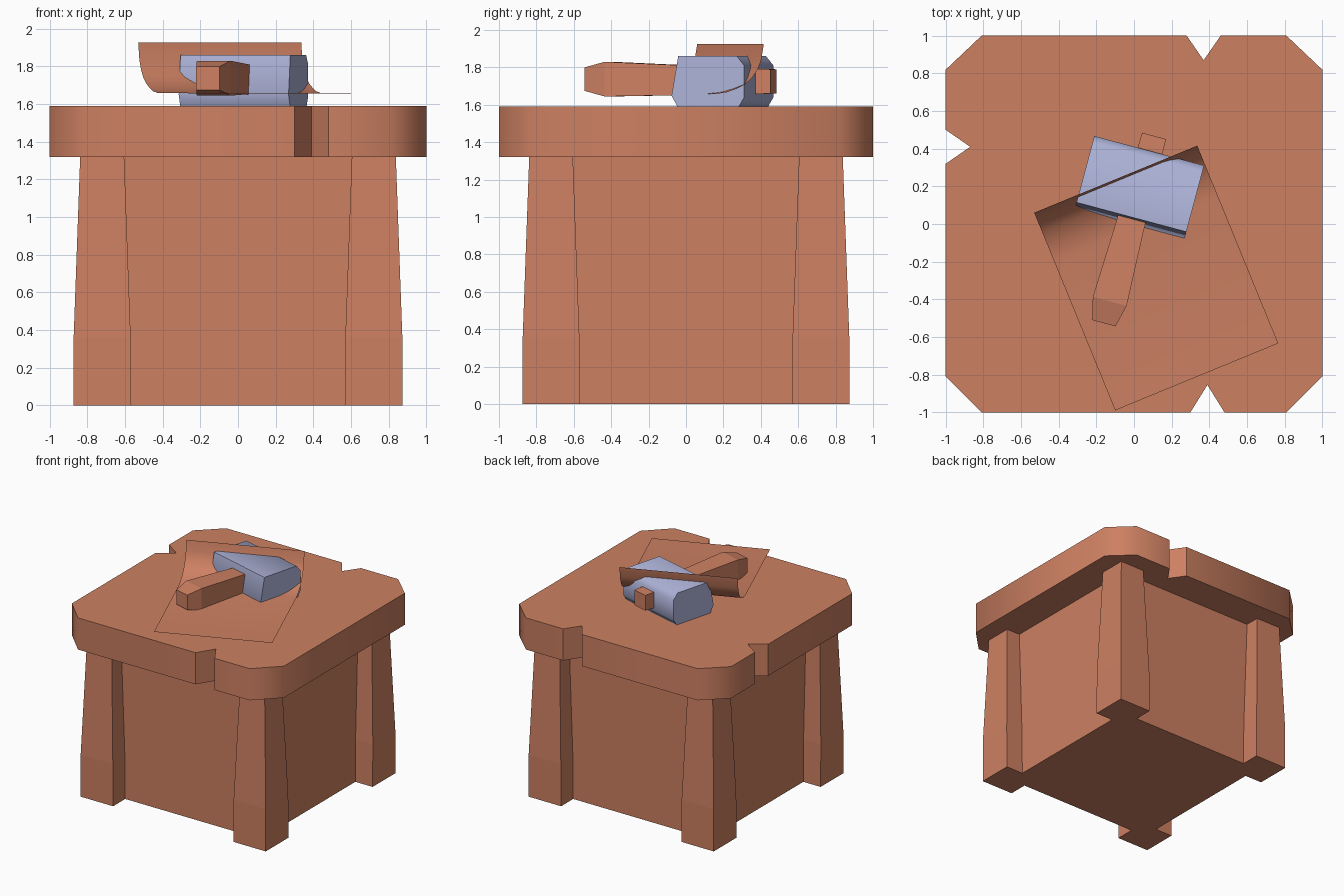
import bpy, bmesh, math
from mathutils import Vector

if "Cube" in bpy.data.objects:
    bpy.data.objects.remove(bpy.data.objects["Cube"])


def material(name, rgb):
    m = bpy.data.materials.new(name)
    m.diffuse_color = (*rgb, 1)
    m.use_nodes = True
    m.node_tree.nodes["Principled BSDF"].inputs["Base Color"].default_value = m.diffuse_color
    return m


WOOD = material("warm_brown", (0.61, 0.216, 0.122))
METAL = material("pale_blue_grey", (0.42, 0.45, 0.69))


def loft(name, sections, mat, smooth=None, closed=True):
    """Skin a row of matching sections; closed ones get end caps."""
    bm = bmesh.new()
    rows = [[bm.verts.new(p) for p in s] for s in sections]
    n = len(rows[0])
    for a, b in zip(rows, rows[1:]):
        for i in range(n if closed else n - 1):
            j = (i + 1) % n
            bm.faces.new((a[i], a[j], b[j], b[i]))
    if closed:
        bm.faces.new(rows[0])
        bm.faces.new(rows[-1])
        bmesh.ops.recalc_face_normals(bm, faces=bm.faces)
    me = bpy.data.meshes.new(name)
    bm.to_mesh(me)
    bm.free()
    me.materials.append(mat)
    ob = bpy.data.objects.new(name, me)
    bpy.context.collection.objects.link(ob)
    if smooth:
        bpy.ops.object.select_all(action='DESELECT')
        ob.select_set(True)
        bpy.context.view_layer.objects.active = ob
        bpy.ops.object.shade_smooth_by_angle(angle=math.radians(smooth))
    return ob


def square(x0, x1, y0, y1, z):
    return [(x0, y0, z), (x1, y0, z), (x1, y1, z), (x0, y1, z)]


# Table top: chamfered square with three V notches in its rim
outline = [(-0.81, -1), (0.30, -1), (0.39, -0.855), (0.48, -1), (0.81, -1),
           (1, -0.81), (1, 0.82), (0.81, 1),
           (0.46, 1), (0.37, 0.87), (0.28, 1), (-0.81, 1),
           (-1, 0.82), (-1, 0.50), (-0.87, 0.41), (-1, 0.32), (-1, -0.81)]
loft("table_top", [[(x, y, z) for x, y in outline] for z in (1.32, 1.59)], WOOD, 50)

# Recessed block between the legs
loft("body", [square(-0.71, 0.71, -0.71, 0.71, z) for z in (0.0, 1.33)], WOOD)

# Four tapered corner legs
for sx, side in ((-1, "left"), (1, "right")):
    for sy, end in ((-1, "front"), (1, "back")):
        loft(f"{end}_{side}_leg",
             [square(sx * a, sx * b, sy * a, sy * b, z)
              for a, b, z in ((0.567, 0.873, 0), (0.57, 0.873, 0.36), (0.605, 0.838, 1.33))],
             WOOD)

# Sheet with its back edge curled upwards
corner, along, down = Vector((-0.53, 0.06)), Vector((0.866, 0.356)), Vector((0.379, -0.925))
curl = [(0, 1.926), (0.016, 1.835), (0.038, 1.785), (0.07, 1.742), (0.11, 1.71),
        (0.158, 1.687), (0.21, 1.668), (0.28, 1.658), (1.135, 1.657)]
rows = []
for t, z in curl:
    p = corner + down * t
    q = p + along
    rows.append([(p.x, p.y, z), (q.x, q.y, z)])
loft("curled_sheet", rows, WOOD, 60, closed=False)

# Hammer: head axis and handle axis lie flat, turned 15 degrees
turn = math.radians(-15)
head_dir = Vector((math.cos(turn), math.sin(turn), 0))
grip_dir = Vector((-math.sin(turn), math.cos(turn), 0))
head_centre = Vector((0.029, 0.196, 0))

section = [(-0.165, 1.86), (0.16, 1.86), (0.2, 1.81), (0.2, 1.64),
           (0.17, 1.59), (-0.17, 1.59), (-0.202, 1.65)]
loft("hammer_head",
     [[head_centre + head_dir * s + grip_dir * w + Vector((0, 0, z)) for w, z in section]
      for s in (-0.302, 0.302)], METAL, 60)

# Handle: blunt butt, swelling, then a slim shaft through the head
butt = Vector((-0.160, -0.527, 0))
handle = []
for s, half, z0, z1 in ((0, 0.064, 1.675, 1.80), (0.12, 0.093, 1.645, 1.83),
                        (0.53, 0.077, 1.652, 1.812), (1.03, 0.066, 1.66, 1.79)):
    p = butt + grip_dir * s
    handle.append([p + head_dir * (half * k) + Vector((0, 0, z))
                   for k, z in ((-1, z0), (1, z0), (1, z1), (-1, z1))])
loft("hammer_handle", handle, WOOD)
